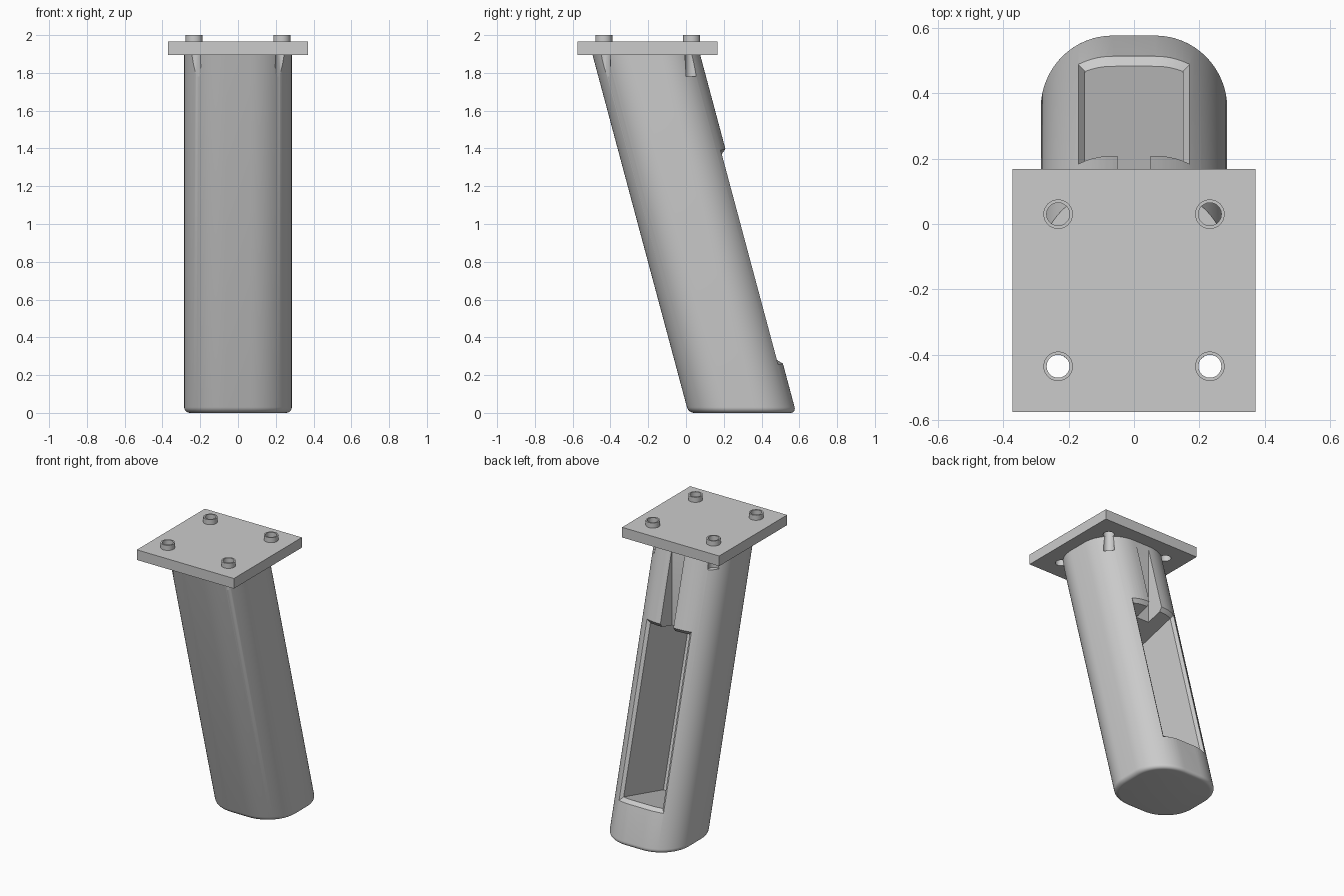
import bpy, bmesh
from math import sin, cos, tan, pi, radians, sqrt
from mathutils import Matrix

old = bpy.data.objects.get("Cube")
if old:
    bpy.data.objects.remove(old)

LEAN = radians(15)
HALF, CORNER = 0.285, 0.22          # rounded-square column section
FLAT = HALF - CORNER
BASE_Y = 0.298                      # column centre at ground level
PLATE_Z, PLATE_TOP = 1.895, 1.965

grey = bpy.data.materials.new("light_grey")
grey.use_nodes = True
grey.diffuse_color = (0.6, 0.6, 0.6, 1)
grey.node_tree.nodes["Principled BSDF"].inputs["Base Color"].default_value = (0.6, 0.6, 0.6, 1)


def make(name, bm):
    bmesh.ops.recalc_face_normals(bm, faces=bm.faces)
    mesh = bpy.data.meshes.new(name)
    bm.to_mesh(mesh)
    bm.free()
    obj = bpy.data.objects.new(name, mesh)
    bpy.context.collection.objects.link(obj)
    mesh.materials.append(grey)
    return obj


def loft(bm, rings):
    loops = [[bm.verts.new(p) for p in ring] for ring in rings]
    for a, b in zip(loops, loops[1:]):
        for i in range(len(a)):
            j = (i + 1) % len(a)
            bm.faces.new((a[i], a[j], b[j], b[i]))
    return loops


def box(name, x0, x1, y0, y1, z0, z1):
    bm = bmesh.new()
    bmesh.ops.create_cube(bm, size=1)
    bmesh.ops.scale(bm, vec=(x1 - x0, y1 - y0, z1 - z0), verts=bm.verts)
    bmesh.ops.translate(bm, vec=((x0 + x1) / 2, (y0 + y1) / 2, (z0 + z1) / 2), verts=bm.verts)
    return make(name, bm)


def cylinder(name, x, y, z0, z1, r):
    bm = bmesh.new()
    bmesh.ops.create_cone(bm, cap_ends=True, segments=40, radius1=r, radius2=r, depth=z1 - z0,
                          matrix=Matrix.Translation((x, y, (z0 + z1) / 2)))
    return make(name, bm)


def boolean(target, other, operation="DIFFERENCE"):
    bpy.context.view_layer.objects.active = target
    mod = target.modifiers.new("cut", "BOOLEAN")
    mod.object, mod.operation, mod.solver = other, operation, "EXACT"
    bpy.ops.object.modifier_apply(modifier=mod.name)


def section(z, inset):
    """Rounded-square outline of the leaning column at height z."""
    r, cy, pts = CORNER - inset, BASE_Y - tan(LEAN) * z, []
    for q, (sx, sy) in enumerate(((1, 1), (-1, 1), (-1, -1), (1, -1))):
        for i in range(17):
            a = (q + i / 16) * pi / 2
            pts.append((sx * FLAT + r * cos(a), cy + sy * FLAT + r * sin(a), z))
    return pts


# Leaning column with a rounded foot
bm = bmesh.new()
FILLET = 0.03
rings = [section(FILLET * (1 - cos(k * pi / 12)), FILLET * (1 - sin(k * pi / 12))) for k in range(7)]
loops = loft(bm, rings + [section(PLATE_Z + 0.005, 0)])
bm.faces.new(loops[0])
bm.faces.new(loops[-1])
column = make("leaning_column", bm)


# Pocket cutter, chamfered where it meets the curved back
def surface(x):
    return cos(LEAN) * (FLAT + sqrt(CORNER ** 2 - max(0, abs(x) - FLAT) ** 2))


def pocket_ring(half, low, high, depth):
    n = 16
    xs = [half * (2 * i / n - 1) for i in range(n + 1)]
    return [(x, depth(x), low) for x in xs] + [(x, depth(x), high) for x in reversed(xs)]


bm = bmesh.new()
loops = loft(bm, [
    pocket_ring(0.15, 0.222, 1.352, lambda x: -0.215),
    pocket_ring(0.15, 0.222, 1.352, lambda x: surface(x) - 0.025),
    pocket_ring(0.17, 0.197, 1.373, surface),
    pocket_ring(0.18, 0.185, 1.385, lambda x: surface(x) + 0.015),
])
for loop in (loops[0], loops[-1]):
    n = len(loop)
    for i in range(n // 2 - 1):
        bm.faces.new((loop[i], loop[i + 1], loop[n - 2 - i], loop[n - 1 - i]))
bm.transform(Matrix.Translation((0, BASE_Y, 0)) @ Matrix.Rotation(LEAN, 4, "X"))
pocket = make("pocket_cutter", bm)

# Upright slot from the pocket to the plate
slot = box("slot_cutter", -0.05, 0.05, 0.082, 0.5, 1.3, 1.95)
cutters = [pocket, slot]
for c in cutters:
    boolean(column, c)

# Mounting plate with four hollow bosses
plate = box("mounting_plate", -0.371, 0.371, -0.575, 0.168, PLATE_Z, PLATE_TOP)
for x in (-0.232, 0.232):
    for y in (-0.435, 0.03):
        boss = cylinder("boss", x, y, PLATE_TOP - 0.03, 2.0, 0.045)
        hole = cylinder("hole_cutter", x, y, 1.78, 2.1, 0.035)
        boolean(plate, boss, "UNION")
        boolean(plate, hole)
        boolean(column, hole)
        cutters += [boss, hole]

for c in cutters:
    bpy.data.objects.remove(c)

bpy.ops.object.select_all(action="DESELECT")
for obj in (column, plate):
    obj.select_set(True)
bpy.context.view_layer.objects.active = column
bpy.ops.object.shade_smooth_by_angle(angle=radians(30))
